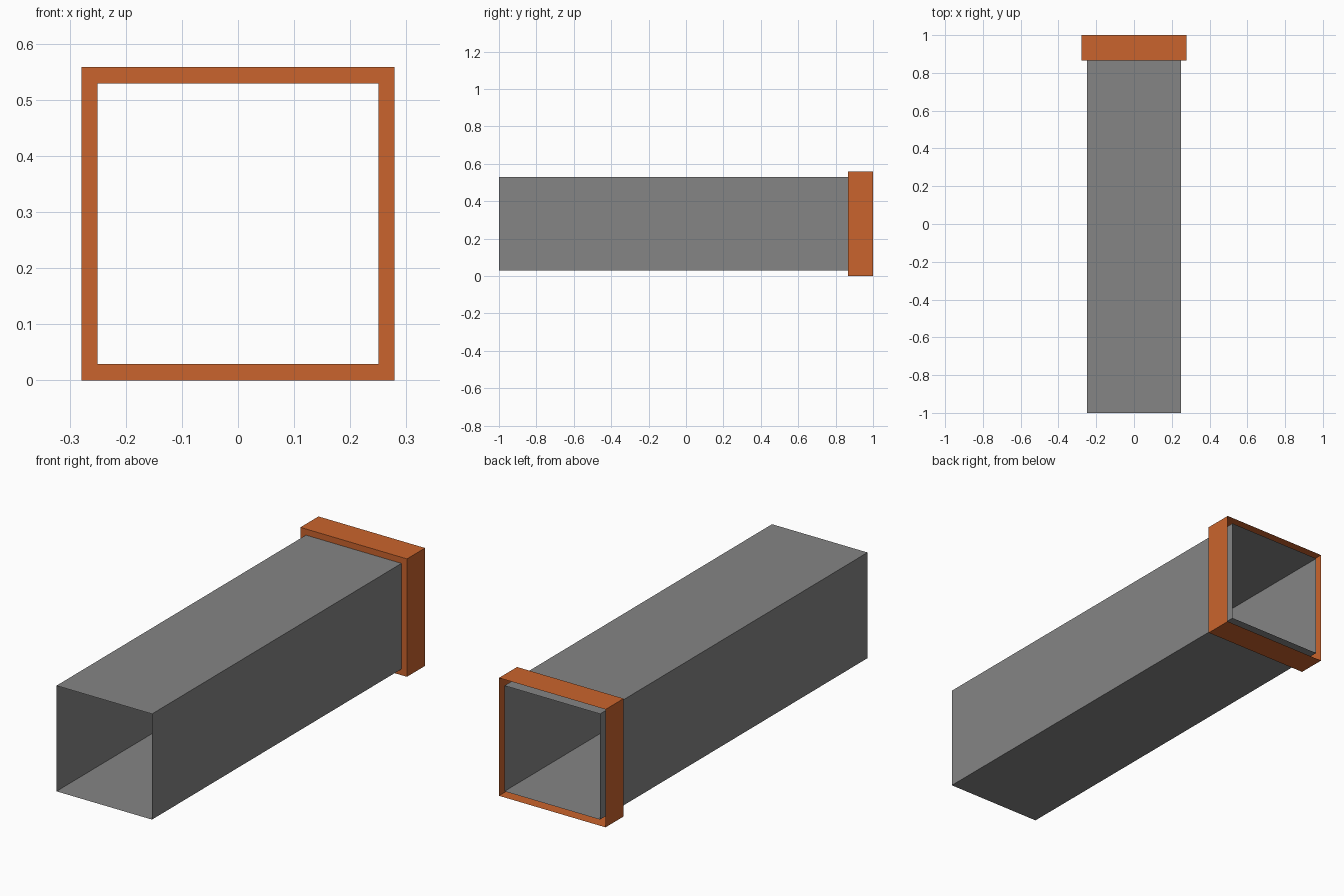
import bpy
import bmesh

cube = bpy.data.objects.get("Cube")
if cube:
    bpy.data.objects.remove(cube, do_unlink=True)

CENTRE_Z = 0.279
DUCT_HALF = 0.25
COLLAR_HALF = 0.279
COLLAR_START = 0.865


def make_material(name, colour):
    mat = bpy.data.materials.new(name)
    mat.use_nodes = True
    mat.diffuse_color = colour
    mat.node_tree.nodes["Principled BSDF"].inputs["Base Color"].default_value = colour
    return mat


def square_shell(name, sections, mat):
    """Skin an open shell through square sections given as (half width, y)."""
    bm = bmesh.new()
    rings = []
    for half, y in sections:
        corners = [(-1, -1), (1, -1), (1, 1), (-1, 1)]
        rings.append([bm.verts.new((sx * half, y, CENTRE_Z + sz * half))
                      for sx, sz in corners])
    for a, b in zip(rings, rings[1:]):
        for i in range(4):
            j = (i + 1) % 4
            bm.faces.new((a[i], a[j], b[j], b[i]))
    mesh = bpy.data.meshes.new(name)
    bm.to_mesh(mesh)
    bm.free()
    mesh.materials.append(mat)
    obj = bpy.data.objects.new(name, mesh)
    bpy.context.collection.objects.link(obj)
    return obj


grey = make_material("grey metal", (0.235, 0.235, 0.235, 1))
orange = make_material("orange paint", (0.59, 0.127, 0.026, 1))

# Thin square tube, open at both ends
square_shell("duct", [(DUCT_HALF, -1), (DUCT_HALF, 1)], grey)

# Collar: flange closing its front, hollow and open at the back
square_shell("collar", [(DUCT_HALF, COLLAR_START),
                        (COLLAR_HALF, COLLAR_START),
                        (COLLAR_HALF, 1)], orange)
